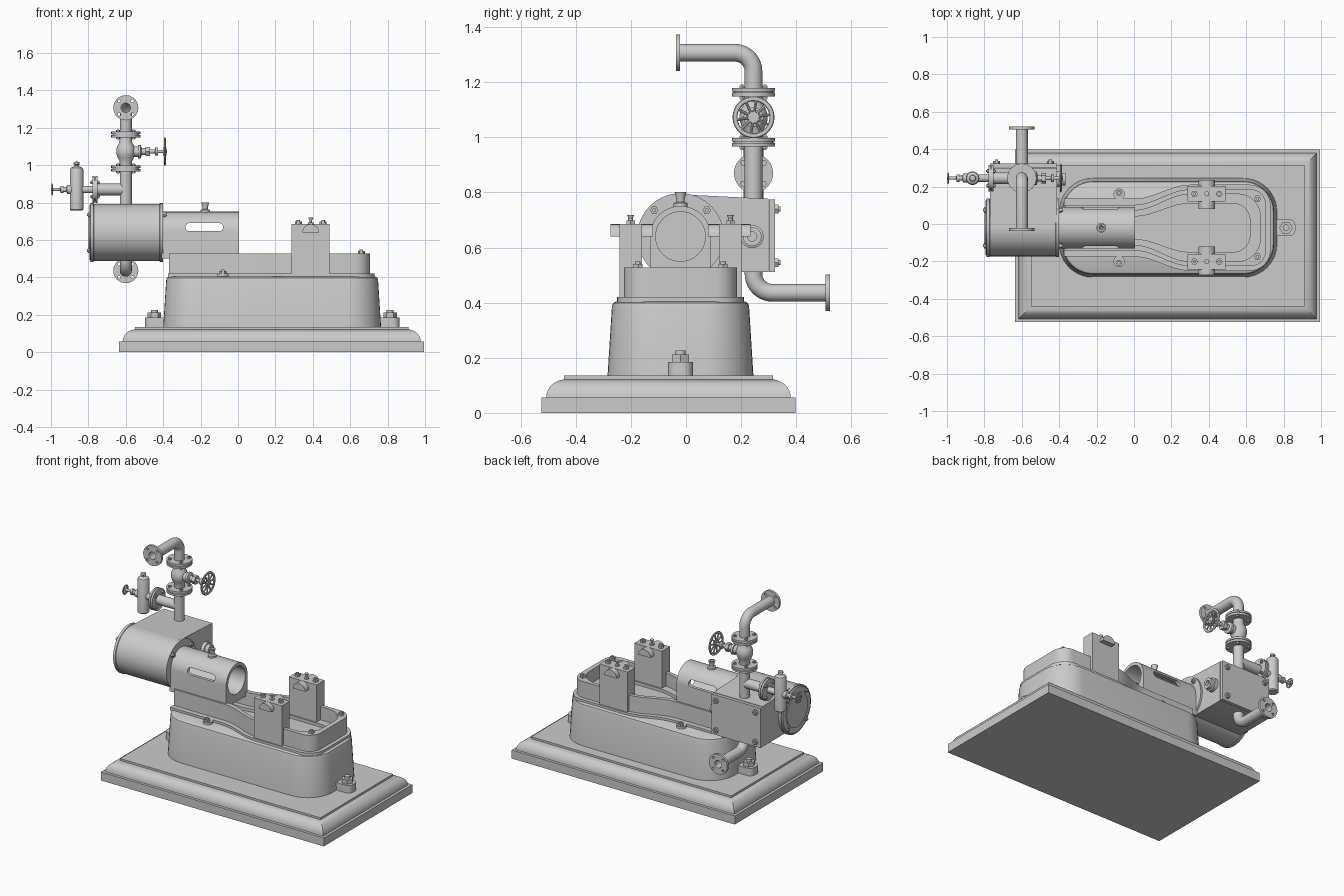
import bpy, bmesh
from math import sin, cos, pi
from mathutils import Vector

if "Cube" in bpy.data.objects:
    bpy.data.objects.remove(bpy.data.objects["Cube"])

CY = -0.02            # centre line of the engine in y
PX, PY = -0.6, 0.245  # steam pipe position


def loft(name, rings, closed=False):
    """Skin a list of equal-length 3D rings, capped unless closed."""
    bm = bmesh.new()
    vs = [[bm.verts.new(p) for p in r] for r in rings]
    n = len(vs[0])
    for a, b in (zip(vs, vs[1:] + vs[:1]) if closed else zip(vs, vs[1:])):
        for i in range(n):
            j = (i + 1) % n
            bm.faces.new((a[i], a[j], b[j], b[i]))
    if not closed:
        bm.faces.new(vs[0])
        bm.faces.new(vs[-1])
    bmesh.ops.remove_doubles(bm, verts=bm.verts, dist=1e-5)
    bmesh.ops.recalc_face_normals(bm, faces=bm.faces)
    me = bpy.data.meshes.new(name)
    bm.to_mesh(me)
    bm.free()
    ob = bpy.data.objects.new(name, me)
    bpy.context.collection.objects.link(ob)
    return ob


def lift(pts, z):
    return [(x, y, z) for x, y in pts]


def prism_x(name, yz, x0, x1):
    return loft(name, [[(x, y, z) for y, z in yz] for x in (x0, x1)])


def box(name, x0, x1, y0, y1, z0, z1):
    return prism_x(name, [(y0, z0), (y1, z0), (y1, z1), (y0, z1)], x0, x1)


def lathe(name, prof, base, axis=(0, 0, 1), n=32, closed=False):
    """Turn (radius, distance) points about an axis through base."""
    q = Vector(axis).to_track_quat('Z', 'Y')
    return loft(name, [[Vector(base) + q @ Vector((r * cos(2 * pi * i / n), r * sin(2 * pi * i / n), t))
                        for i in range(n)] for r, t in prof], closed)


def cyl(name, base, axis, r, h, n=32):
    return lathe(name, [(r, 0), (r, h)], base, axis, n)


def bolt(name, base, axis=(0, 0, 1), r=0.018, h=0.014):
    cyl(name + "_nut", base, axis, r, h, 6)
    cyl(name + "_stud", base, axis, r * 0.5, h * 1.6, 12)


def around(base, axis, r, n, start=pi / 4):
    q = Vector(axis).to_track_quat('Z', 'Y')
    return [Vector(base) + q @ Vector((r * cos(start + 2 * pi * i / n), r * sin(start + 2 * pi * i / n), 0))
            for i in range(n)]


def cut(ob, cutters):
    for c in cutters:
        m = ob.modifiers.new("cut", 'BOOLEAN')
        m.operation, m.solver, m.object = 'DIFFERENCE', 'EXACT', c
        bpy.context.view_layer.objects.active = ob
        bpy.ops.object.modifier_apply(modifier=m.name)
        bpy.data.objects.remove(c)


def joint(name, base, axis, r=0.078, t=0.013):
    """Pair of bolted flanges."""
    a = Vector(axis)
    base = Vector(base)
    cyl(name + "_lower", base, axis, r, t)
    cyl(name + "_gasket", base + a * t, axis, r - 0.006, 0.004)
    cyl(name + "_upper", base + a * (t + 0.004), axis, r, t)
    for p in around(base, axis, r * 0.76, 4):
        bolt(name + "_bolt", p + a * (2 * t + 0.004), axis, 0.011, 0.008)
        bolt(name + "_bolt", p, -a, 0.011, 0.008)


def rrect(x0, x1, y0, y1, r, n=10):
    out = []
    for k, (cx, cy) in enumerate([(x1 - r, y1 - r), (x0 + r, y1 - r), (x0 + r, y0 + r), (x1 - r, y0 + r)]):
        out += [(cx + r * cos((k + i / n) * pi / 2), cy + r * sin((k + i / n) * pi / 2)) for i in range(n + 1)]
    return out


# Plinth with rounded moulding
def plinth_ring(d, z):
    return [(-0.635 + d, -0.525 + d, z), (0.995 - d, -0.525 + d, z), (0.995 - d, 0.398 - d, z), (-0.635 + d, 0.398 - d, z)]

arc = [(0.09 - 0.072 * cos(i * pi / 16), 0.056 + 0.066 * sin(i * pi / 16)) for i in range(9)]
loft("plinth", [plinth_ring(d, z) for d, z in [(0, 0), (0, 0.056)] + arc + [(0.083, 0.122), (0.083, 0.135), (0.09, 0.135)]])

# Tapered pedestal
loft("pedestal", [lift(rrect(-0.4 + d, 0.765 - d, CY - 0.265 + d, CY + 0.265 - d, 0.18 - d), z)
                  for d, z in [(0, 0.13), (0.016, 0.385), (0.02, 0.398), (0.032, 0.405)]])
for s in (-1, 1):
    cx = 0.183 + s * 0.63
    xs = sorted((cx - s * 0.08, cx + s * 0.05))
    loft("anchor_lug", [lift(rrect(xs[0], xs[1], CY - 0.045, CY + 0.045, 0.035), z) for z in (0.13, 0.185)])
    bolt("anchor", (cx, CY, 0.185), r=0.036, h=0.026)


# Engine bed: flared trough
def bed(xl, xr, hn, hw, r):
    up = [(xl, hn)] + [(i * 0.03, hn + (hw - hn) * (1 - cos(i * pi / 10)) / 2) for i in range(11)]
    up += [(xr - r + r * sin(i * pi / 16), hw - r + r * cos(i * pi / 16)) for i in range(9)]
    return [(x, CY + y) for x, y in up] + [(x, CY - y) for x, y in reversed(up)]

loft("bed_flange", [lift(bed(-0.375, 0.73, 0.155, 0.23, 0.11), z) for z in (0.4, 0.42)])
outer = bed(-0.37, 0.705, 0.122, 0.205, 0.08)
inner = bed(-0.33, 0.675, 0.092, 0.18, 0.12)
sump = bed(-0.30, 0.62, 0.06, 0.13, 0.09)
loft("engine_bed", [lift(outer, 0.41), lift(outer, 0.527), lift(inner, 0.527), lift(inner, 0.44),
                    lift(sump, 0.44), lift(sump, 0.42)])

for s in (-1, 1):
    cyl("flange_lug", (-0.08, CY + s * 0.18, 0.40), (0, 0, 1), 0.03, 0.02)
    bolt("flange_bolt", (-0.08, CY + s * 0.187, 0.42))
    bolt("bed_bolt", (0.66, CY + s * 0.155, 0.527), r=0.019)
    # Main bearing block with bush, studs and oiler
    ya, yb = sorted((CY + s * 0.14, CY + s * 0.222))
    box("bearing_block", 0.287, 0.49, ya, yb, 0.42, 0.685)
    half = [(0.389 + 0.045 * cos(i * pi / 12), 0.64 + 0.045 * sin(i * pi / 12)) for i in range(13)]
    loft("bearing_bush", [[(x, CY + s * d, z) for x, z in half] for d in (0.1, 0.254)])
    ym = CY + s * 0.181
    for x in (0.323, 0.455):
        bolt("bearing_bolt", (x, ym, 0.685), r=0.018)
    lathe("bearing_oiler", [(0.014, 0), (0.014, 0.008), (0.006, 0.01), (0.006, 0.016), (0.013, 0.034), (0, 0.034)],
          (0.389, ym, 0.685), n=16)

# Crosshead guide: bored barrel with vertical sides and side windows
prof = [(CY + 0.111 * cos(i * pi / 24), 0.64 + 0.111 * sin(i * pi / 24)) for i in range(25)]
guide = prism_x("crosshead_guide", prof + [(CY - 0.111, 0.5), (CY + 0.111, 0.5)], -0.41, 0.005)
slot = [[(x, y, z) for x, z in rrect(-0.28, -0.08, 0.647, 0.69, 0.02)] for y in (-0.3, 0.3)]
cut(guide, [cyl("bore", (-0.39, CY, 0.64), (1, 0, 0), 0.09, 0.5, 48), loft("window", slot)])
lathe("guide_oiler", [(0.026, 0), (0.026, 0.018), (0.014, 0.022), (0.014, 0.03), (0.021, 0.058), (0.012, 0.058), (0.006, 0.04), (0, 0.04)],
      (-0.175, CY, 0.743), n=20)

# Steam cylinder
lathe("steam_cylinder", [(0.145, 0), (0.15, 0.006), (0.157, 0.006), (0.157, 0.022), (0.153, 0.024), (0.153, 0.376),
                         (0.157, 0.378), (0.157, 0.395)], (-0.795, CY, 0.64), (1, 0, 0), 64)
cyl("cylinder_cover", (-0.79, CY, 0.64), (-1, 0, 0), 0.11, 0.01, 48)
for x, d in ((-0.4, 1), (-0.789, -1)):
    for p in around((x, CY, 0.64), (d, 0, 0), 0.135, 4):
        bolt("cylinder_bolt", p, (d, 0, 0), 0.015, 0.012)

# Valve chest with cover and gland
prism_x("valve_chest", [(CY, 0.793), (0.30, 0.777), (0.30, 0.512), (0.06, 0.512), (CY, 0.56)], -0.77, -0.412)
box("chest_cover", -0.77, -0.412, 0.302, 0.323, 0.512, 0.775)
for x in (-0.735, -0.447):
    for z in (0.74, 0.545):
        bolt("cover_bolt", (x, 0.323, z), (0, 1, 0), 0.018, 0.013)
lathe("valve_gland", [(0.042, 0), (0.042, 0.025), (0.034, 0.028), (0.034, 0.05), (0.017, 0.05), (0.017, 0.03), (0, 0.03)],
      (-0.415, 0.24, 0.64), (1, 0, 0))


# Pipes with elbows in the y-z plane
def pipe(name, pts, r=0.032, ri=0.025, n=24):
    pts = [Vector((PX, y, z)) for y, z in pts]
    rings = []
    for i, p in enumerate(pts):
        t = (pts[min(i + 1, len(pts) - 1)] - pts[max(i - 1, 0)]).normalized()
        if i in (0, len(pts) - 1):   # square ends
            t = Vector((0, round(t.y), round(t.z)))
        side = Vector((1, 0, 0)).cross(t)
        rings.append((p, side))
    make = lambda p, s, q: [p + q * (Vector((1, 0, 0)) * cos(2 * pi * k / n) + s * sin(2 * pi * k / n)) for k in range(n)]
    loft(name, [make(p, s, r) for p, s in rings] + [make(p, s, ri) for p, s in reversed(rings)], True)


def elbow(z_start, z_end, y_end, sy, sz, R=0.068):
    bend = [(PY + sy * R * (1 - cos(i * pi / 20)), z_end - sz * R * (1 - sin(i * pi / 20))) for i in range(11)]
    return [(PY, z_start)] + bend + [(y_end, z_end)]


def end_flange(name, y, z, sy):
    f = lathe(name, [(0.025, 0), (0.067, 0), (0.067, 0.016), (0.025, 0.016)], (PX, y, z), (0, sy, 0), 40, True)
    cut(f, [cyl("hole", p - Vector((0, sy * 0.01, 0)), (0, sy, 0), 0.008, 0.05, 12)
            for p in around((PX, y, z), (0, sy, 0), 0.05, 4)])

pipe("outlet_pipe", elbow(1.17, 1.307, -0.022, -1, 1))
end_flange("outlet_flange", -0.021, 1.307, -1)
pipe("exhaust_pipe", elbow(0.53, 0.436, 0.507, 1, -1))
end_flange("exhaust_flange", 0.506, 0.436, 1)
cyl("riser_pipe", (PX, PY, 0.76), (0, 0, 1), 0.032, 0.22)
joint("riser_joint", (PX, PY, 0.967), (0, 0, 1))
joint("upper_joint", (PX, PY, 1.149), (0, 0, 1))

# Stop valve with bonnet and handwheel
lathe("stop_valve_body", [(0.033, 0.99), (0.033, 1.02), (0.043, 1.04), (0.05, 1.06), (0.051, 1.073), (0.05, 1.086),
                          (0.043, 1.106), (0.033, 1.125), (0.033, 1.155)], (PX, PY, 0))
lathe("valve_bonnet", [(0.028, 0), (0.028, 0.065), (0.036, 0.065), (0.036, 0.08), (0.018, 0.085), (0.018, 0.105),
                       (0.01, 0.11), (0.01, 0.155), (0.022, 0.158), (0.02, 0.172), (0.008, 0.172), (0.008, 0.22), (0, 0.22)],
      (PX, PY, 1.073), (1, 0, 0))
cyl("gland_nut", (PX + 0.105, PY, 1.073), (1, 0, 0), 0.029, 0.024, 6)


def handwheel(name, c, r, spokes, w):
    lathe(name + "_rim", [(r - w + w * cos(k * pi / 4), w * 0.6 * sin(k * pi / 4)) for k in range(8)], c, (1, 0, 0), 40, True)
    cyl(name + "_hub", Vector(c) - Vector((w, 0, 0)), (1, 0, 0), r * 0.27, 2 * w, 20)
    for p in around(c, (1, 0, 0), 1, spokes):
        cyl(name + "_spoke", c, p - Vector(c), w * 0.55, r - w, 8)

handwheel("handwheel", (-0.391, PY, 1.073), 0.076, 10, 0.009)

# Branch pipe and lubricator
cyl("branch_pipe", (PX, PY, 0.87), (-1, 0, 0), 0.031, 0.16)
joint("branch_joint", (-0.75, PY, 0.87), (-1, 0, 0), 0.071, 0.012)
cyl("lubricator_neck", (-0.77, PY, 0.87), (-1, 0, 0), 0.02, 0.08)
lathe("lubricator", [(0.03, 0.757), (0.036, 0.763), (0.036, 0.975), (0.032, 0.985), (0.018, 0.993), (0.012, 0.995), (0.012, 1.002),
                     (0.017, 1.005), (0.015, 1.016), (0, 1.02)], (-0.863, PY, 0))
lathe("lubricator_spindle", [(0.024, 0), (0.024, 0.05), (0.013, 0.055), (0.013, 0.07), (0.02, 0.07), (0.02, 0.085), (0.008, 0.088), (0.008, 0.135), (0, 0.135)],
      (-0.863, PY, 0.87), (-1, 0, 0), 20)
handwheel("small_handwheel", (-0.994, PY, 0.87), 0.032, 5, 0.006)

# Smooth round surfaces, keep edges sharp
bpy.ops.object.select_all(action='DESELECT')
for ob in bpy.context.scene.objects:
    ob.select_set(True)
    bpy.context.view_layer.objects.active = ob
bpy.ops.object.shade_smooth_by_angle(angle=0.6)
